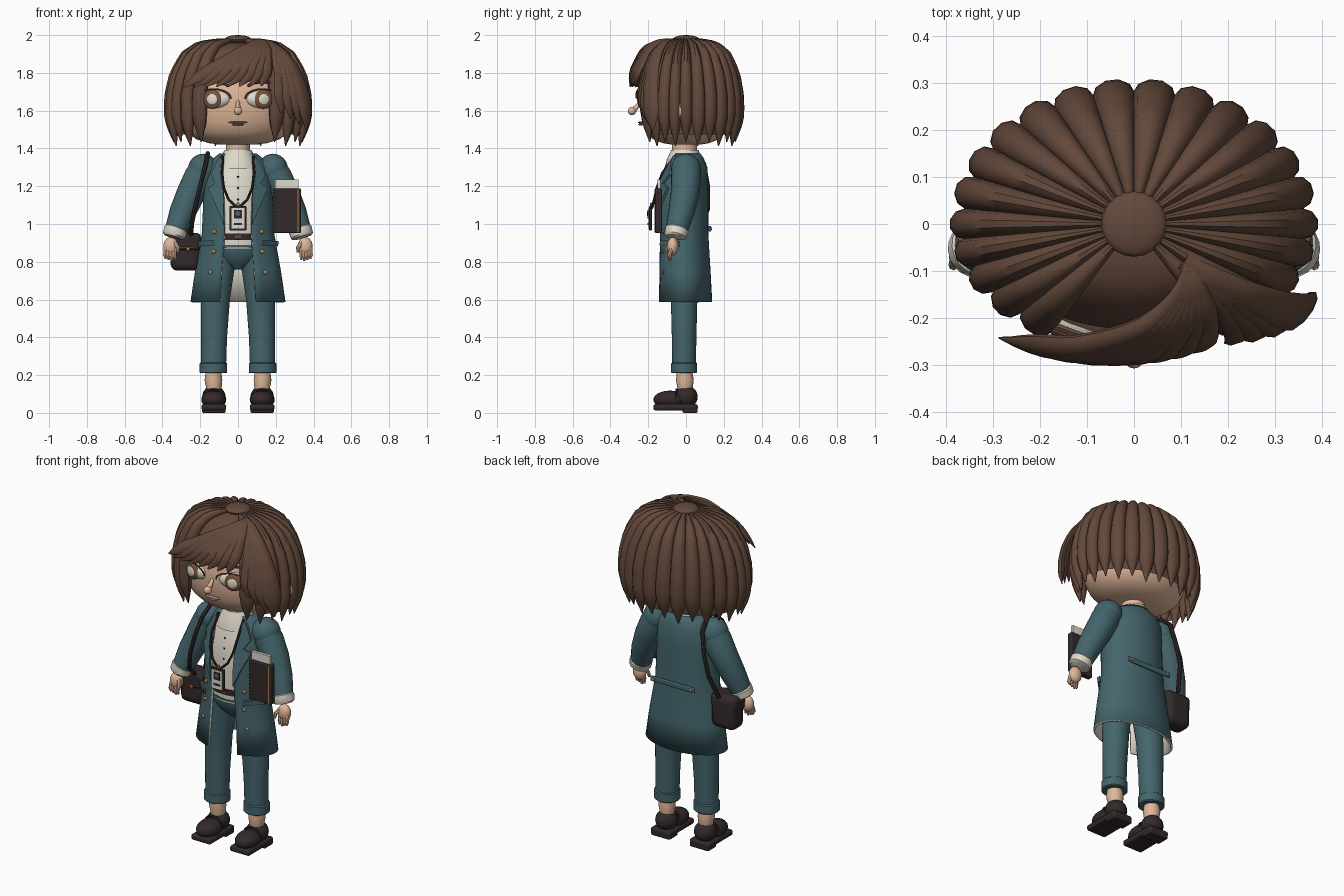
import bpy, math
from math import sin, cos, pi, radians
from mathutils import Vector, Euler

cube = bpy.data.objects.get("Cube")
if cube:
    bpy.data.objects.remove(cube)


def material(name, *rgb):
    m = bpy.data.materials.new(name)
    m.use_nodes = True
    m.diffuse_color = (*rgb, 1)
    m.node_tree.nodes["Principled BSDF"].inputs["Base Color"].default_value = (*rgb, 1)
    return m


HAIR = material("hair brown", .125, .066, .043)
TEAL = material("coat teal", .058, .13, .15)
CREAM = material("cream cloth", .74, .7, .6)
SKIN = material("skin", .74, .47, .32)
DARK = material("dark leather", .032, .022, .023)
GOLD = material("brass", .4, .21, .06)
IRIS = material("iris brown", .19, .092, .042)
LIPS = material("lip rose", .4, .22, .17)
parts = []


def mesh(name, verts, faces, *mats):
    me = bpy.data.meshes.new(name)
    me.from_pydata([tuple(v) for v in verts], [], faces)
    for m in mats:
        me.materials.append(m)
    ob = bpy.data.objects.new(name, me)
    bpy.context.collection.objects.link(ob)
    parts.append(ob)
    return ob


def loft(name, rings, mat, closed=True, caps=True):
    n = len(rings[0])
    faces = [(r * n + i, r * n + (i + 1) % n, (r + 1) * n + (i + 1) % n, (r + 1) * n + i)
             for r in range(len(rings) - 1) for i in range(n if closed else n - 1)]
    if caps:
        faces += [tuple(reversed(range(n))), tuple(range((len(rings) - 1) * n, len(rings) * n))]
    return mesh(name, [v for ring in rings for v in ring], faces, mat)


def column(name, rows, mat, n=32):
    # rows of (z, centre x, centre y, radius x, radius y)
    return loft(name, [[(cx + rx * sin(2 * pi * i / n), cy - ry * cos(2 * pi * i / n), z)
                        for i in range(n)] for z, cx, cy, rx, ry in rows], mat)


def sweep(name, pts, radii, mat, n=12):
    pts = [Vector(p) for p in pts]
    rings = []
    for i, p in enumerate(pts):
        d = (pts[min(i + 1, len(pts) - 1)] - pts[max(i - 1, 0)]).normalized()
        side = d.cross(Vector((0, 1, 0))).normalized()
        up = side.cross(d)
        r = radii[i] if isinstance(radii, list) else radii
        rings.append([p + r * (side * cos(2 * pi * k / n) - up * sin(2 * pi * k / n)) for k in range(n)])
    return loft(name, rings, mat)


def ball(name, loc, size, mat, rot=0, n=20):
    rings = [[Euler((0, 0, rot)).to_matrix() @ Vector((size[0] * sin(a) * cos(2 * pi * i / n),
              size[1] * sin(a) * sin(2 * pi * i / n), -size[2] * cos(a))) + Vector(loc)
              for i in range(n)] for a in [pi * (k + .05) / 12.1 for k in range(13)]]
    return loft(name, rings, mat)


def box(name, loc, size, mat, bevel=0.0):
    bpy.ops.mesh.primitive_cube_add(size=1, location=loc)
    ob = bpy.context.object
    ob.name, ob.scale = name, size
    ob.data.materials.append(mat)
    bpy.ops.object.transform_apply(location=False, rotation=False, scale=True)
    if bevel:
        mod = ob.modifiers.new("bevel", "BEVEL")
        mod.width, mod.segments = bevel, 3
    parts.append(ob)
    return ob


def interp(table, x, col):
    for a, b in zip(table, table[1:]):
        if x <= b[0]:
            return a[col] + (b[col] - a[col]) * max(0, (x - a[0]) / (b[0] - a[0]))
    return table[-1][col]


# Coat: open-fronted shell with cream lining; rows are z, radius x, radius y, centre y, half gap
COAT = [(.587, .252, .147, -.008, .095), (.75, .228, .14, -.01, .086), (.95, .192, .133, -.015, .072),
        (1.1, .185, .138, -.02, .075), (1.2, .182, .133, -.018, .08), (1.3, .168, .113, 0, .09),
        (1.345, .135, .095, 0, .085), (1.372, .1, .078, 0, .07)]
rings = []
for z, rx, ry, cy, gap in COAT:
    a0 = math.asin(gap / rx)
    rings.append([(rx * sin(a), cy - ry * cos(a), z) for a in
                  [a0 + (2 * pi - 2 * a0) * i / 40 for i in range(41)]])
coat = loft("coat", rings, TEAL, closed=False, caps=False)
coat.data.materials.append(CREAM)
shell = coat.modifiers.new("lining", "SOLIDIFY")
shell.thickness, shell.offset, shell.material_offset, shell.material_offset_rim = .012, -1, 1, 1


def coat_y(x, z):
    rx, ry, cy = (interp(COAT, z, c) for c in (1, 2, 3))
    return cy - ry * math.sqrt(max(.02, 1 - (x / rx) ** 2))


def plate(name, outline, mat, lift=.016, thick=.012):
    front = [(x, coat_y(x, z) - lift, z) for x, z in outline]
    n = len(front)
    verts = front + [(x, b + thick, z) for x, b, z in front]
    faces = [tuple(range(n)), tuple(reversed(range(n, 2 * n)))]
    faces += [(i, i + n, (i + 1) % n + n, (i + 1) % n) for i in range(n)]
    return mesh(name, verts, faces, mat)


# Shirt, neck, belt and hips
column("shirt", [(.87, 0, -.01, .15, .115), (1.1, 0, -.015, .15, .12), (1.25, 0, -.01, .145, .108),
                 (1.33, 0, 0, .11, .085)], CREAM)
column("shirt_collar", [(1.29, 0, -.012, .118, .1), (1.34, 0, -.01, .1, .092), (1.392, 0, -.006, .07, .073)], CREAM)
column("neck", [(1.33, 0, -.008, .064, .066), (1.46, 0, -.008, .062, .066)], SKIN)
column("belt", [(.915, 0, -.01, .155, .122), (.95, 0, -.01, .155, .122)], DARK)
box("belt_buckle", (0, -.134, .933), (.034, .008, .028), HAIR, .003)
column("hips", [(.76, 0, -.01, .03, .05), (.8, 0, -.01, .1, .09), (.85, 0, -.01, .15, .112),
                (.89, 0, -.01, .152, .117)], TEAL)
for i in range(3):
    ball("shirt_button", (0, -.136 + .006 * i, 1.13 + .06 * i), (.005, .004, .005), DARK, n=8)

arc = [pi * i / 12 for i in range(13)]
for s, side in ((1, "left_"), (-1, "right_")):
    # Legs and shoes
    column(side + "trouser_leg", [(.22, s * .13, -.01, .066, .062), (.4, s * .127, -.01, .069, .065),
                                  (.6, s * .12, -.01, .077, .07), (.84, s * .085, -.01, .078, .085)], TEAL)
    column(side + "trouser_cuff", [(.21, s * .13, -.01, .068, .064), (.215, s * .13, -.01, .073, .069),
                                   (.262, s * .13, -.01, .073, .069), (.268, s * .13, -.01, .066, .062)], TEAL)
    column(side + "ankle", [(.08, s * .128, -.005, .034, .034), (.14, s * .128, -.005, .042, .042),
                            (.175, s * .13, -.006, .047, .047), (.24, s * .13, -.008, .038, .038)], SKIN)
    box(side + "shoe_sole", (s * .128, -.055, .03), (.13, .235, .034), DARK, .012)
    box(side + "shoe_heel", (s * .128, .022, .022), (.125, .08, .044), DARK, .008)
    ball(side + "shoe_toe", (s * .128, -.085, .07), (.066, .088, .048), DARK)
    ball(side + "shoe_back", (s * .128, 0, .085), (.062, .062, .06), DARK)
    sweep(side + "shoe_trim", [(s * .128 + .055 * cos(a), -.05, .075 + .05 * sin(a)) for a in arc], .006, DARK, 6)
    # Sleeves, cuffs and hands
    ball(side + "shoulder", (s * .185, 0, 1.29), (.08, .08, .082), TEAL)
    sweep(side + "sleeve", [(s * x, y, z) for x, y, z in
          [(.17, 0, 1.32), (.205, 0, 1.25), (.25, -.005, 1.16), (.295, -.025, 1.06), (.33, -.05, .965)]],
          [.07, .08, .076, .069, .058], TEAL, 20)
    sweep(side + "sleeve_cuff", [(s * .325, -.046, .978), (s * .329, -.048, .97), (s * .34, -.056, .937),
                                 (s * .342, -.057, .93)], [.054, .063, .06, .05], CREAM, 20)
    ball(side + "palm", (s * .356, -.07, .882), (.039, .03, .048), SKIN)
    for i in range(4):
        x = s * (.334 + .016 * i)
        sweep(side + "finger", [(x, -.078, .87), (x + s * .003, -.088, .835), (x, -.084, .805 + .006 * abs(i - 1))],
              [.012, .011, .006], SKIN, 8)
    sweep(side + "thumb", [(s * .335, -.08, .9), (s * .318, -.1, .875), (s * .316, -.104, .85)],
          [.013, .011, .007], SKIN, 8)
    # Lapels, pocket flaps and buttons
    lapel = [(.072, .99), (.115, 1.09), (.158, 1.19), (.122, 1.215), (.145, 1.26), (.115, 1.33),
             (.09, 1.36), (.075, 1.25), (.078, 1.1)]
    plate(side + "lapel", [(s * x, z) for x, z in lapel], TEAL)
    flap = [(.128, .885), (.212, .882), (.215, .91), (.13, .913)]
    plate(side + "pocket_flap", [(s * x, z) for x, z in flap], TEAL, .022, .024)
    for x, z in ((.125, .96), (.128, .855), (.145, .745)):
        ball(side + "coat_button", (s * x, coat_y(x, z) - .003, z), (.012, .007, .012), GOLD, n=12)
    box(side + "back_belt_button", (s * .125, .131, .975), (.017, .014, .017), GOLD, .005)
    # Lanyard cord
    sweep(side + "lanyard", [(s * x, y, z) for x, y, z in [(.08, -.06, 1.36), (.085, -.125, 1.27),
          (.075, -.155, 1.19), (.05, -.168, 1.13), (.004, -.18, 1.085)]], .007, DARK, 8)
    # Eyes, brows and ears
    turn = s * radians(16)
    ball(side + "eye", (s * .128, -.208, 1.66), (.092, .042, .05), CREAM, turn)
    ball(side + "iris", (s * .135, -.238, 1.66), (.05, .015, .05), IRIS, turn)
    ball(side + "eye_glint", (s * .137, -.25, 1.66), (.029, .007, .029), CREAM, turn)
    sweep(side + "upper_lid", [(s * (.128 + .09 * cos(a)), -.232 + .03 * cos(a) - .012 * sin(a), 1.664 + .05 * sin(a))
                               for a in arc], .004, HAIR, 6)
    sweep(side + "brow", [(s * (.135 + .08 * cos(a)), -.23 + .03 * cos(a), 1.728 + .025 * sin(a))
                          for a in arc], .008, HAIR, 6)
    ball(side + "ear", (s * .345, -.02, 1.6), (.035, .03, .055), SKIN)

box("back_belt", (0, .126, .975), (.29, .014, .03), TEAL, .005)

# Head, nose and mouth
column("head", [(z, 0, 0, .31 * f, .245 * f) for z, f in
                [(1.42, .3), (1.428, .5), (1.45, .72), (1.49, .87), (1.54, .95), (1.6, .99), (1.67, 1),
                 (1.75, .94), (1.83, .8), (1.9, .5), (1.92, .2)]], SKIN, 40)
sweep("nose_bridge", [(0, -.232, 1.66), (0, -.252, 1.63), (0, -.28, 1.6)], [.007, .011, .016], SKIN)
ball("nose_tip", (0, -.286, 1.598), (.022, .022, .022), SKIN)
ball("upper_lip", (0, -.24, 1.538), (.05, .014, .0055), LIPS)
ball("lower_lip", (0, -.239, 1.527), (.032, .014, .006), LIPS)

# Hair: dome surface in angle (from the back) and distance down the profile
DOME = [(0, .05, 1.983), (.12, .3, 1.978), (.25, .56, 1.955), (.37, .76, 1.898), (.5, .91, 1.8),
        (.63, .98, 1.69), (.75, .985, 1.6), (.88, .96, 1.51), (1, .92, 1.425)]


def dome(t, s, grow=1.0):
    f, z = interp(DOME, s, 1) * grow, interp(DOME, s, 2)
    return Vector((.387 * f * sin(t), (.298 if cos(t) > 0 else .265) * f * cos(t), z + (grow - 1) * .2))


def lock(name, path, width, thick, steps=18, n=10):
    # path gives angle, distance and growth along the lock
    rings = []
    for k in range(steps + 1):
        u = k / steps
        t, s, grow = path(u)
        p = dome(t, s, grow)
        along = (dome(*path(min(u + .02, 1))) - dome(*path(max(u - .02, 0)))).normalized()
        out = Vector((p.x / .15, p.y / .1, (p.z - 1.62) / .13 if p.z > 1.62 else 0))
        across = along.cross(out).normalized()
        out = across.cross(along)
        taper = 1 if u < .78 else max(.08, 1 - ((u - .78) / .22) ** 1.6)
        w = width(t, s) * taper
        rings.append([p + across * w * cos(2 * pi * i / n) - out * thick * taper * min(1, .35 + 2 * u) *
                      sin(2 * pi * i / n) for i in range(n)])
    return loft(name, rings, HAIR)


GAP = 2 * pi / 26
spread = lambda t, s: max(.008, (dome(t + GAP / 2, s) - dome(t - GAP / 2, s)).length * .5)
for side in (1, -1):
    for k in range(11):
        t = side * GAP * (k + .5)
        stop = .97 + .03 * (k % 2)
        lock("hair_lock", lambda u, t=t, stop=stop: (t, .06 + (stop - .06) * u, .945), spread, .034)
ball("hair_crown", (0, 0, 1.978), (.07, .07, .022), HAIR)

# Scalp under the locks, cut away around the face
cols, rows = 64, 16
verts = [dome(2 * pi * c / cols, .9 * r / rows, .93) - Vector((0, 0, .008)) for r in range(rows + 1) for c in range(cols)]
faces = [(r * cols + c, (r + 1) * cols + c, (r + 1) * cols + (c + 1) % cols, r * cols + (c + 1) % cols)
         for r in range(rows) for c in range(cols)
         if r < 9 or cos(2 * pi * (c + .5) / cols) > -.72]
mesh("hair_scalp", verts, faces, HAIR)

# Swept fringe from an off-centre parting, flaring away from the face
part = radians(138)
for i in range(8):
    goal = radians(163 + 8 * i)
    lock("fringe_lock", lambda u, g=goal, i=i: (part + (g - part) * u ** .8, .19 + (.42 + .004 * i) * u,
                                                1.04 + (.08 + .012 * i) * u),
         lambda t, s: .014 + .07 * (s - .19), .02)
for i in range(4):
    goal = radians(146 - 7 * i)
    lock("side_fringe_lock", lambda u, g=goal, i=i: (part + (g - part) * u ** .7, .17 + (.62 + .06 * i) * u,
                                                     1.03 + (.05 + .05 * i) * u),
         lambda t, s: .016 + .035 * min(1, 2 * (s - .15)), .02)

# Shoulder bag with strap
box("bag", (-.278, .005, .85), (.158, .112, .195), DARK, .035)
box("bag_flap", (-.278, -.003, .905), (.164, .118, .095), DARK, .025)
box("bag_clasp", (-.265, -.064, .868), (.02, .008, .02), GOLD, .003)
sweep("bag_trim", [(-.345, -.062, .88), (-.275, -.064, .872), (-.205, -.062, .88)], .003, GOLD, 6)
sweep("bag_strap", [(-.25, -.03, .92), (-.245, -.11, 1), (-.225, -.13, 1.1), (-.195, -.125, 1.22), (-.17, -.095, 1.32),
                    (-.16, -.03, 1.375), (-.16, .03, 1.375), (-.175, .095, 1.32), (-.2, .115, 1.2),
                    (-.23, .115, 1.08), (-.26, .06, .94)], .012, DARK, 8)

# Notebook with loose pages and ring binding
box("notebook", (.259, -.145, 1.07), (.148, .036, .235), DARK, .006)
box("notebook_pages", (.258, -.143, 1.11), (.122, .018, .25), CREAM)
box("notebook_band", (.318, -.164, 1.07), (.005, .004, .23), GOLD)
for i in range(11):
    ball("binding_ring", (.192, -.163, .97 + .02 * i), (.006, .005, .004), GOLD, n=8)

# Name badge
box("badge_frame", (0, -.188, 1.03), (.088, .014, .13), DARK, .004)
box("badge_card", (0, -.197, 1.03), (.07, .005, .11), CREAM)
box("badge_photo", (0, -.201, 1.052), (.04, .004, .045), DARK)
ball("badge_portrait", (0, -.203, 1.054), (.014, .003, .016), TEAL, n=12)
box("badge_line", (0, -.201, 1), (.04, .004, .01), DARK)
box("badge_clip", (0, -.185, 1.1), (.016, .01, .025), GOLD, .002)

# Smooth shading with sharp edges kept
bpy.ops.object.select_all(action="DESELECT")
for ob in parts:
    ob.select_set(True)
bpy.context.view_layer.objects.active = parts[0]
bpy.ops.object.shade_smooth_by_angle(angle=radians(40))
